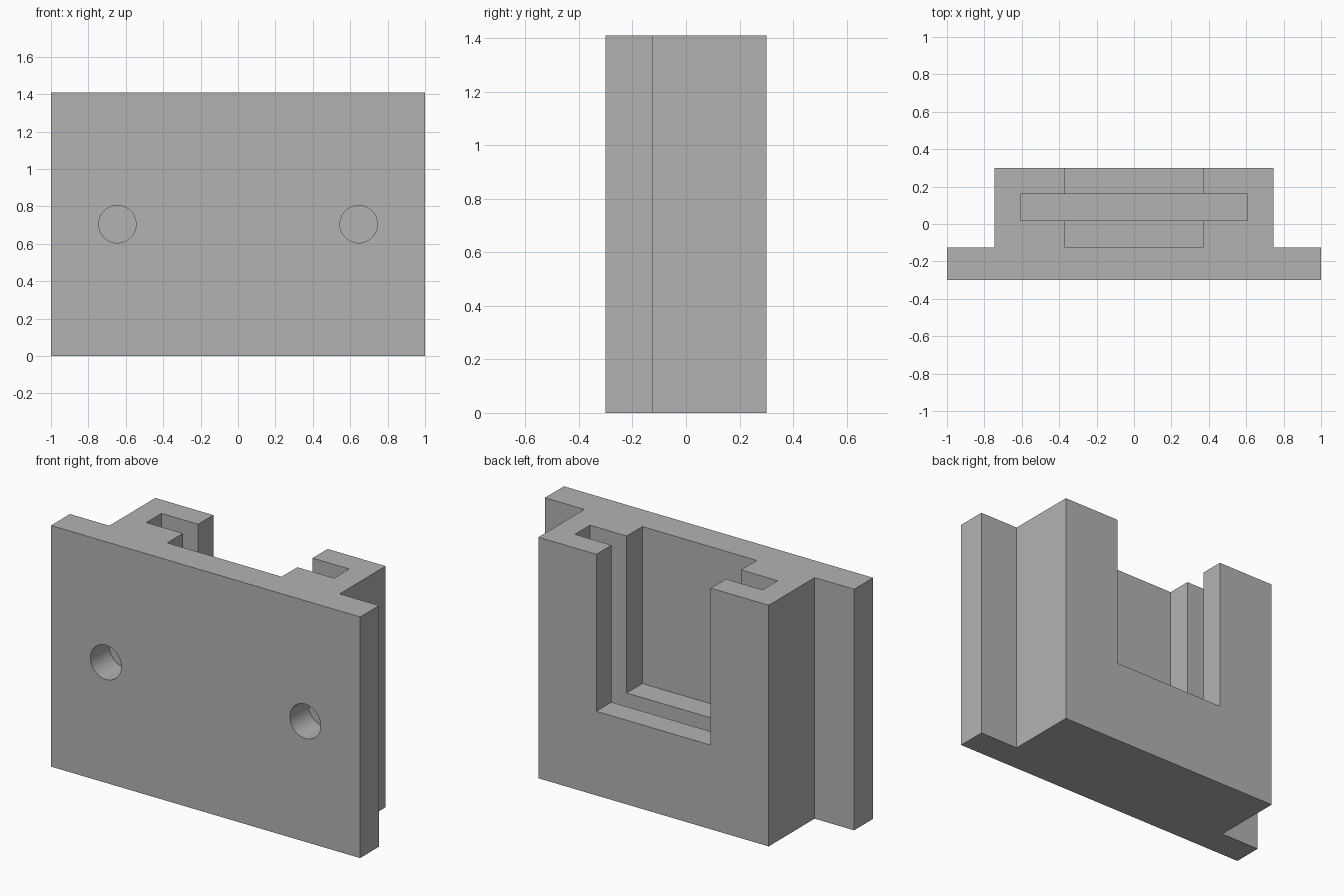
import bpy
import bmesh
import math
from mathutils import Matrix, Vector

cube = bpy.data.objects.get("Cube")
if cube:
    bpy.data.objects.remove(cube, do_unlink=True)

HEIGHT = 1.41
PLATE_BACK = -0.125   # rear of the mounting plate
FRONT, BACK = -0.3, 0.3

grey = bpy.data.materials.new("plain_grey")
grey.use_nodes = True
grey.diffuse_color = (0.45, 0.45, 0.45, 1)
grey.node_tree.nodes["Principled BSDF"].inputs["Base Color"].default_value = grey.diffuse_color


def add_object(name, bm):
    bmesh.ops.recalc_face_normals(bm, faces=bm.faces)
    mesh = bpy.data.meshes.new(name)
    bm.to_mesh(mesh)
    bm.free()
    obj = bpy.data.objects.new(name, mesh)
    bpy.context.collection.objects.link(obj)
    return obj


def box(name, low, high):
    low, high = Vector(low), Vector(high)
    bm = bmesh.new()
    bmesh.ops.create_cube(bm, size=1, matrix=Matrix.Translation((low + high) / 2)
                          @ Matrix.Diagonal((high - low).to_4d()))
    return add_object(name, bm)


def rod(name, x, z, radius, y0, y1):
    bm = bmesh.new()
    place = Matrix.Translation((x, (y0 + y1) / 2, z)) @ Matrix.Rotation(math.pi / 2, 4, "X")
    bmesh.ops.create_cone(bm, cap_ends=True, segments=64, radius1=radius,
                          radius2=radius, depth=y1 - y0, matrix=place)
    return add_object(name, bm)


# Body: flanged plate and raised block as one extruded profile
half = [(1, FRONT), (1, PLATE_BACK), (0.745, PLATE_BACK), (0.745, BACK)]
outline = half + [(-x, y) for x, y in reversed(half)]
bm = bmesh.new()
face = bm.faces.new([bm.verts.new((x, y, 0)) for x, y in outline])
top = bmesh.ops.extrude_face_region(bm, geom=[face])["geom"]
bmesh.ops.translate(bm, vec=(0, 0, HEIGHT),
                    verts=[v for v in top if isinstance(v, bmesh.types.BMVert)])
body = add_object("slotted_holder", bm)
body.data.materials.append(grey)

# Cutters: rear window, wider panel slot, blind screw holes
cutters = [
    box("window_cutter", (-0.37, PLATE_BACK, 0.492), (0.37, 0.5, 1.7)),
    box("slot_cutter", (-0.607, 0.02, 0.14), (0.607, 0.16, 1.6)),
]
for side, x in (("left", 0.645), ("right", -0.645)):
    cutters.append(rod(side + "_hole_cutter", x, HEIGHT / 2, 0.1, -0.5, PLATE_BACK))

bpy.ops.object.select_all(action="DESELECT")
body.select_set(True)
bpy.context.view_layer.objects.active = body
for cutter in cutters:
    cutter.hide_render = True
    cut = body.modifiers.new(cutter.name, "BOOLEAN")
    cut.operation = "DIFFERENCE"
    cut.solver = "EXACT"
    cut.object = cutter
    bpy.ops.object.modifier_apply(modifier=cut.name)
    bpy.data.objects.remove(cutter, do_unlink=True)

# Smooth hole walls, crisp edges elsewhere
bpy.ops.object.shade_smooth_by_angle(angle=math.radians(30))
